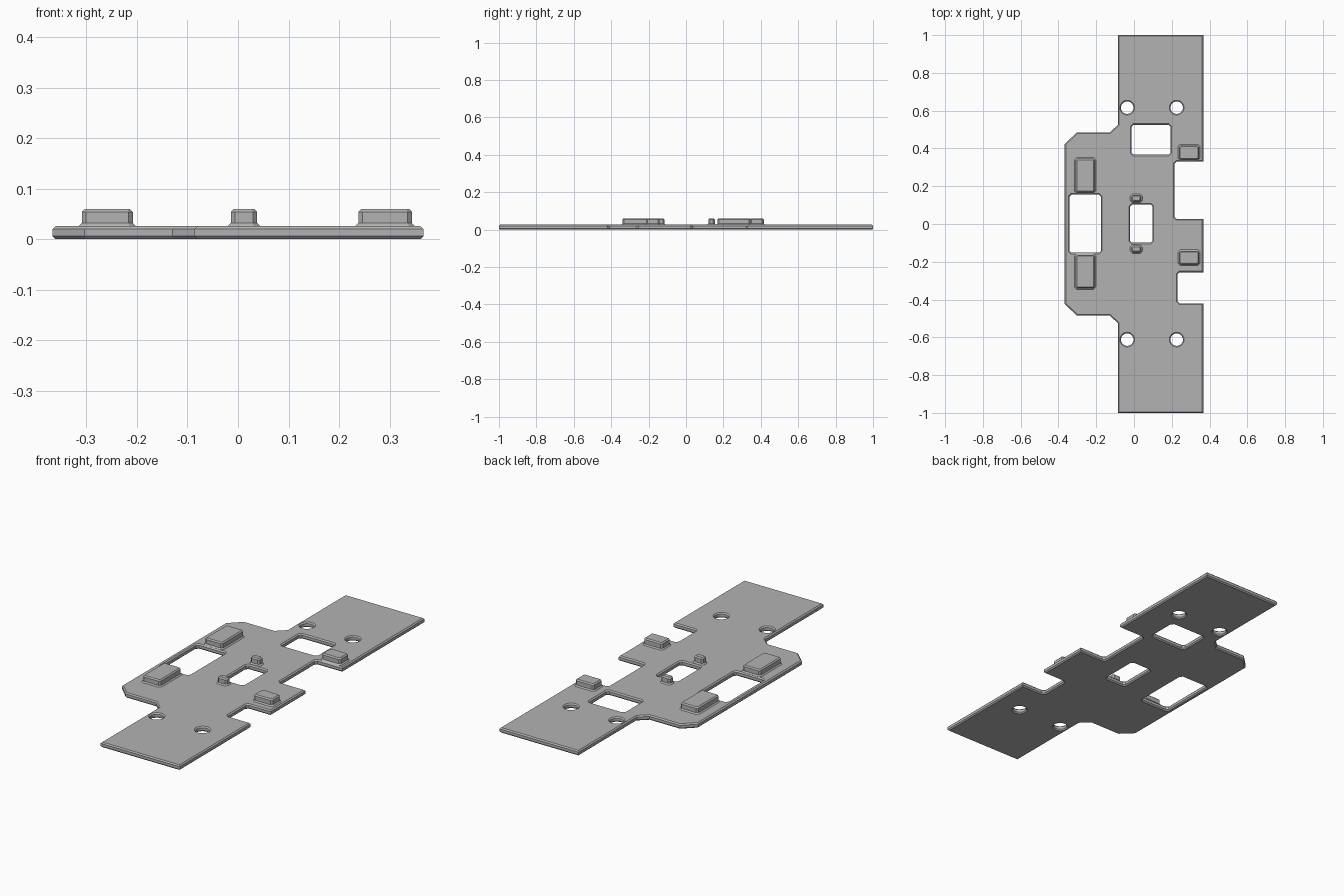
import bpy, bmesh, math
from mathutils import Vector

cube = bpy.data.objects.get("Cube")
if cube:
    bpy.data.objects.remove(cube, do_unlink=True)

GREY = (0.45, 0.45, 0.45, 1)
grey = bpy.data.materials.new("plain grey")
grey.use_nodes = True
grey.diffuse_color = GREY
grey.node_tree.nodes["Principled BSDF"].inputs["Base Color"].default_value = GREY

THICK, CHAMFER, TOP = 0.026, 0.006, 0.06


def rect(x0, x1, y0, y1, c=0.01):
    """Counter-clockwise rectangle with clipped corners."""
    return [(x0 + c, y0), (x1 - c, y0), (x1, y0 + c), (x1, y1 - c),
            (x1 - c, y1), (x0 + c, y1), (x0, y1 - c), (x0, y0 + c)]


def circle(x, y, r, n=24):
    return [(x + r * math.cos(i * math.tau / n), y + r * math.sin(i * math.tau / n))
            for i in range(n)]


def inset(points, d):
    """Move a loop to its left by d, with mitred corners."""
    out = []
    for i, p in enumerate(points):
        p = Vector(p)
        a = (p - Vector(points[i - 1])).normalized()
        b = (Vector(points[(i + 1) % len(points)]) - p).normalized()
        na, nb = Vector((-a.y, a.x)), Vector((-b.y, b.x))
        out.append(p + (na + nb) * d / (1 + na.dot(nb)))
    return out


def build(name, loops, section):
    """Sweep an (inset, height) section round the loops, then cap the ends."""
    bm = bmesh.new()
    caps = [[], []]
    for loop in loops:
        rings = [[bm.verts.new((p.x, p.y, z)) for p in inset(loop, d)]
                 for d, z in section]
        n = len(loop)
        for low, high in zip(rings, rings[1:]):
            for i in range(n):
                j = (i + 1) % n
                bm.faces.new((low[i], low[j], high[j], high[i]))
        for cap, ring in zip(caps, (rings[0], rings[-1])):
            cap += [bm.edges.get((ring[i - 1], ring[i])) for i in range(n)]
    for cap in caps:
        bmesh.ops.triangle_fill(bm, edges=cap, use_beauty=True)
    bmesh.ops.recalc_face_normals(bm, faces=bm.faces[:])
    bmesh.ops.dissolve_limit(bm, angle_limit=0.01, verts=bm.verts[:], edges=bm.edges[:])
    mesh = bpy.data.meshes.new(name)
    bm.to_mesh(mesh)
    bm.free()
    mesh.materials.append(grey)
    obj = bpy.data.objects.new(name, mesh)
    bpy.context.collection.objects.link(obj)


def notch(x, y0, y1, edge=0.367, c=0.01):
    """Cut into the left side, with eased inner corners."""
    return [(edge, y0), (x + c, y0), (x, y0 + c), (x, y1 - c), (x + c, y1), (edge, y1)]


# Plate outline, counter-clockwise
shoulder = [(-0.086, 0.524), (-0.13, 0.484), (-0.304, 0.484), (-0.367, 0.423)]
outline = [(-0.086, -1), (0.367, -1)]
outline += notch(0.231, -0.42, -0.256) + notch(0.215, 0.027, 0.33)
outline += [(0.367, 1), (-0.086, 1)] + shoulder
outline += [(x, -y) for x, y in reversed(shoulder)]

# Windows and bolt holes
holes = [rect(-0.342, -0.176, -0.152, 0.155), rect(-0.02, 0.098, -0.099, 0.103),
         rect(-0.012, 0.192, 0.367, 0.525)]
holes += [circle(x, y, 0.033) for x in (-0.036, 0.226) for y in (-0.612, 0.616)]
build("base_plate", [outline] + [h[::-1] for h in holes],
      [(CHAMFER, 0), (0, CHAMFER), (0, THICK - CHAMFER), (CHAMFER, THICK)])

# Raised blocks with a flared foot and a chamfered top
blocks = {
    "large_block_back": (-0.315, -0.202, 0.162, 0.352),
    "large_block_front": (-0.315, -0.202, -0.346, -0.157),
    "side_block_back": (0.232, 0.35, 0.336, 0.422),
    "side_block_front": (0.232, 0.35, -0.22, -0.136),
    "small_block_back": (-0.02, 0.044, 0.113, 0.16),
    "small_block_front": (-0.02, 0.044, -0.156, -0.109),
}
for name, bounds in blocks.items():
    build(name, [rect(*bounds, c=0.012)],
          [(0, THICK - 0.003), (0, THICK), (CHAMFER, THICK + CHAMFER),
           (CHAMFER, TOP - CHAMFER), (2 * CHAMFER, TOP)])
